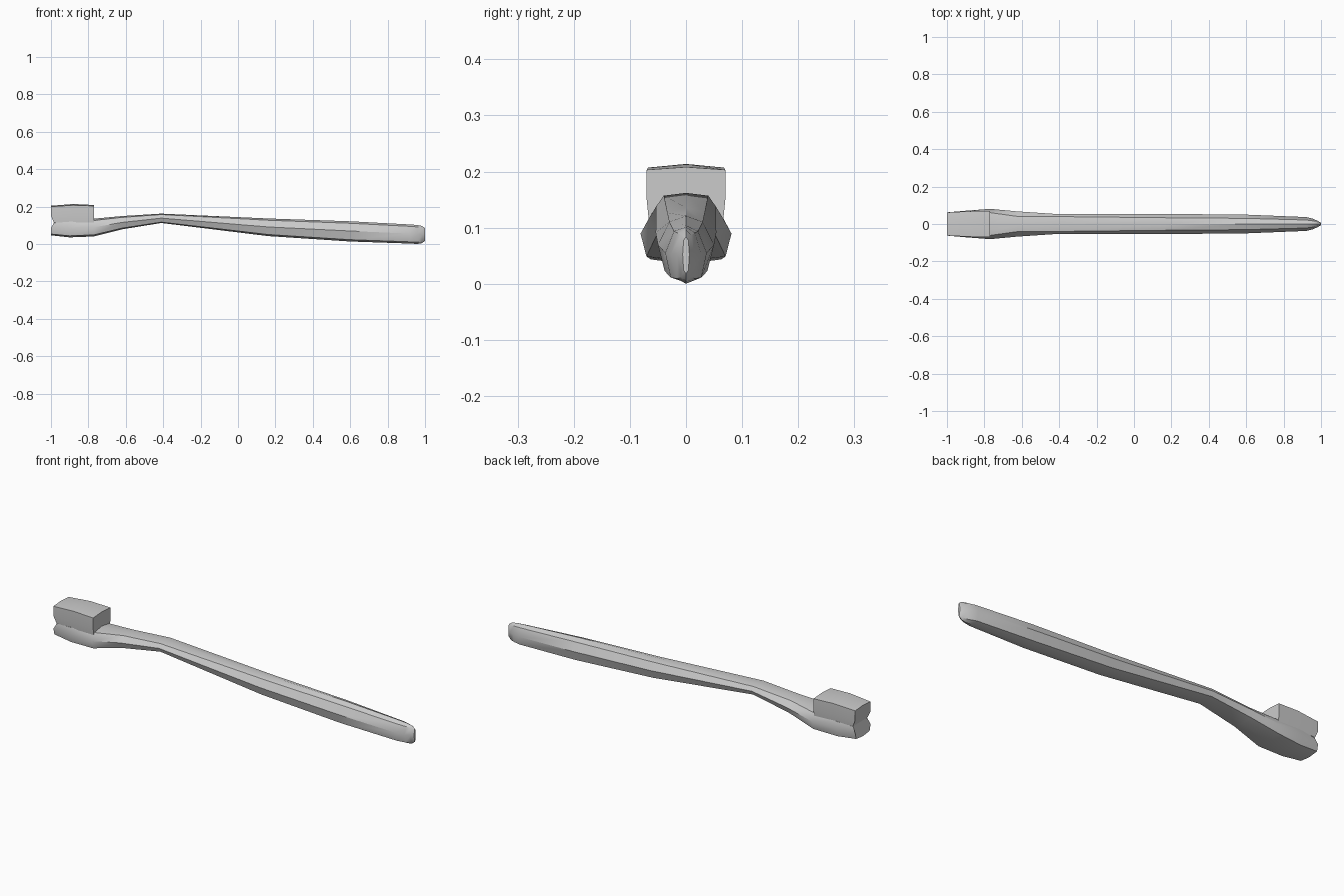
import bpy, bmesh

if "Cube" in bpy.data.objects:
    bpy.data.objects.remove(bpy.data.objects["Cube"])


def loft(name, rings, angle):
    """Skin a list of equal-length closed rings and cap both ends."""
    bm = bmesh.new()
    loops = [[bm.verts.new(p) for p in ring] for ring in rings]
    n = len(loops[0])
    for a, b in zip(loops, loops[1:]):
        for i in range(n):
            j = (i + 1) % n
            bm.faces.new((a[i], a[j], b[j], b[i]))
    bm.faces.new(loops[0])
    bm.faces.new(loops[-1])
    bmesh.ops.recalc_face_normals(bm, faces=bm.faces)
    mesh = bpy.data.meshes.new(name)
    bm.to_mesh(mesh)
    bm.free()
    obj = bpy.data.objects.new(name, mesh)
    bpy.context.collection.objects.link(obj)
    bpy.ops.object.select_all(action='DESELECT')
    obj.select_set(True)
    bpy.context.view_layer.objects.active = obj
    bpy.ops.object.shade_smooth_by_angle(angle=angle)
    return obj


def mirrored(half):
    """Complete a half outline given from top centre to bottom centre."""
    return half + [(-y, z) for y, z in half[-2:0:-1]]


# Handle and head: x, half width, bottom, top, lower corner width, upper corner width
stations = [
    (-0.995, 0.062, 0.046, 0.120, 0.88, 0.92),
    (-0.90, 0.071, 0.035, 0.128, 0.88, 0.92),
    (-0.77, 0.081, 0.040, 0.135, 0.87, 0.75),
    (-0.62, 0.067, 0.078, 0.149, 0.80, 0.60),
    (-0.41, 0.053, 0.112, 0.162, 0.78, 0.75),
    (0.16, 0.054, 0.042, 0.136, 0.76, 0.62),
    (0.60, 0.050, 0.013, 0.121, 0.76, 0.60),
    (0.92, 0.037, 0.002, 0.104, 0.74, 0.58),
    (0.96, 0.027, 0.000, 0.101, 0.60, 0.60),
    (0.985, 0.015, 0.004, 0.096, 0.60, 0.60),
    (1.00, 0.006, 0.018, 0.084, 0.70, 0.70),
]
rings = []
for x, w, lo, hi, cl, cu in stations:
    h = hi - lo
    half = [(0, hi), (w * cu, lo + h * 0.90), (w, lo + h * 0.52),
            (w * cl, lo + h * 0.09), (0, lo)]
    rings.append([(x, y, z) for y, z in mirrored(half)])
# bulge the tip of the head outwards below the bristle line
rings[0] = [(-0.985 if z > 0.11 else -1.0, y, z) for _, y, z in rings[0]]
loft("handle_and_head", rings, 0.6)

# Bristle block with a gently crowned top
blocks = [
    (-1.0, 0.062, 0.199, 0.204),
    (-0.88, 0.068, 0.207, 0.2135),
    (-0.77, 0.070, 0.203, 0.208),
]
rings = []
for x, w, edge, ridge in blocks:
    half = [(0, ridge), (w, edge), (w, 0.15), (w * 0.95, 0.115), (0, 0.11)]
    rings.append([(x + 0.015 if x == -1.0 and z < 0.13 else x, y, z)
                  for y, z in mirrored(half)])
loft("bristles", rings, 0.35)
